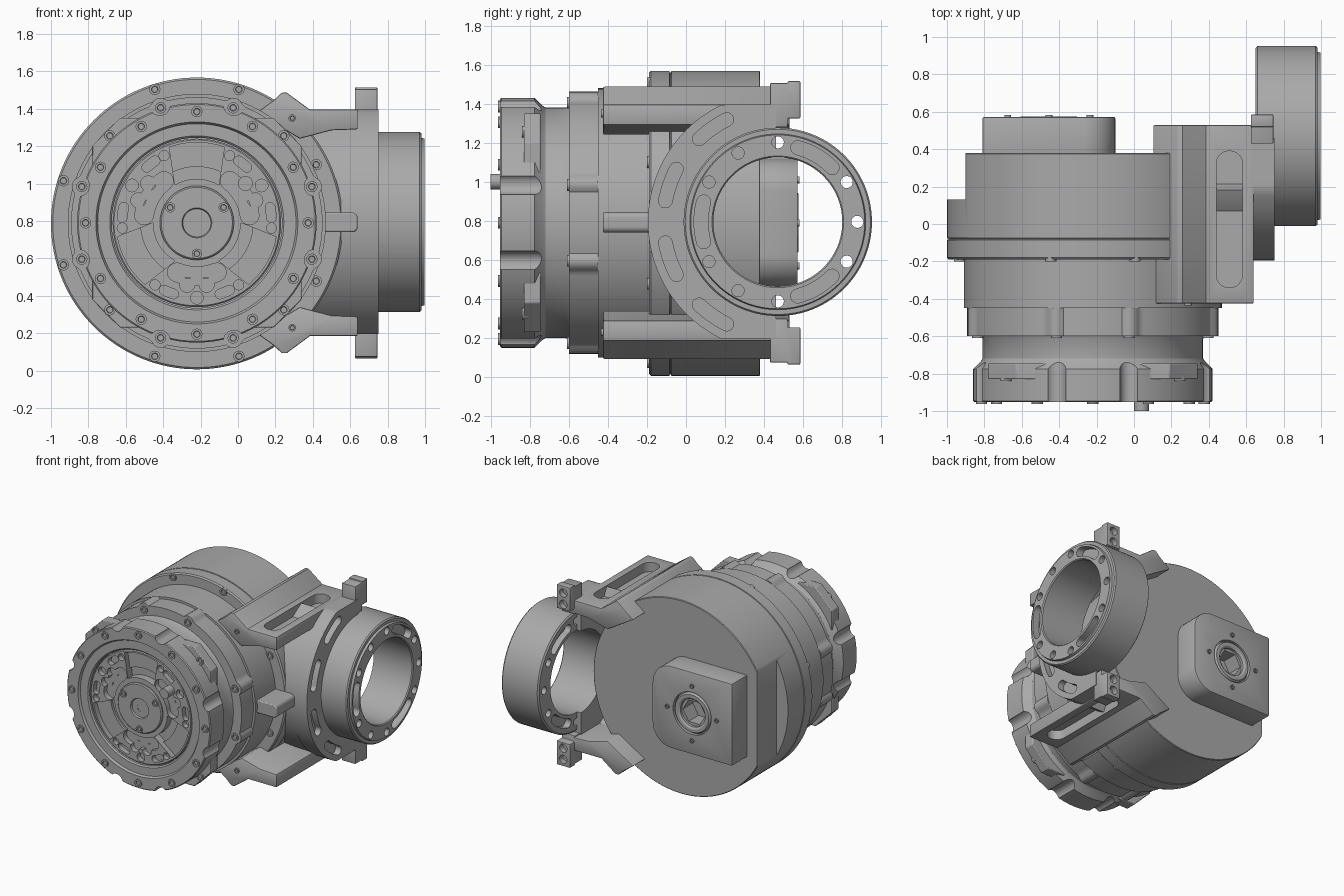
import bpy, bmesh
from math import sin, cos, pi, radians, hypot, sqrt
from mathutils import Vector

if "Cube" in bpy.data.objects:
    bpy.data.objects.remove(bpy.data.objects["Cube"])

metal = bpy.data.materials.new("grey metal")
metal.use_nodes = True
GREY = (0.4, 0.4, 0.4, 1)
metal.diffuse_color = GREY
metal.node_tree.nodes["Principled BSDF"].inputs["Base Color"].default_value = GREY

CX, CZ = -0.22, 0.79          # main motor axis, along y
RY, RZ = 0.47, 0.795          # output ring axis, along x
MAP = {"x": lambda u, v, h: (h, u, v), "y": lambda u, v, h: (u, h, v), "z": lambda u, v, h: (u, v, h)}


def finish(name, bm, bevel=0):
    bmesh.ops.recalc_face_normals(bm, faces=bm.faces)
    mesh = bpy.data.meshes.new(name)
    bm.to_mesh(mesh)
    bm.free()
    mesh.materials.append(metal)
    ob = bpy.data.objects.new(name, mesh)
    bpy.context.collection.objects.link(ob)
    if bevel:
        mod = ob.modifiers.new("soft edge", "BEVEL")
        mod.width, mod.segments, mod.limit_method, mod.angle_limit = bevel, 2, "ANGLE", radians(40)
    return ob


def prism(name, outlines, axis, a, b, bevel=0):
    """Extrude one or more outlines along an axis from a to b."""
    bm = bmesh.new()
    for pts in outlines:
        lo = [bm.verts.new(MAP[axis](u, v, a)) for u, v in pts]
        hi = [bm.verts.new(MAP[axis](u, v, b)) for u, v in pts]
        bm.faces.new(lo)
        bm.faces.new(hi)
        for i in range(len(pts)):
            j = (i + 1) % len(pts)
            bm.faces.new((lo[i], lo[j], hi[j], hi[i]))
    return finish(name, bm, bevel)


def lathe(name, profile, axis, centers, n=96, tube=False):
    """Revolve (radius, height) points round one or more centres."""
    bm = bmesh.new()
    for cu, cv in centers:
        rings = []
        for r, h in profile:
            if r == 0:
                rings.append([bm.verts.new(MAP[axis](cu, cv, h))] * n)
            else:
                rings.append([bm.verts.new(MAP[axis](cu + r * cos(2 * pi * k / n), cv + r * sin(2 * pi * k / n), h))
                              for k in range(n)])
        pairs = list(zip(rings, rings[1:])) + ([(rings[-1], rings[0])] if tube else [])
        for p, q in pairs:
            for k in range(n):
                j = (k + 1) % n
                bm.faces.new(list(dict.fromkeys((p[k], p[j], q[j], q[k]))))
    return finish(name, bm)


def cut(ob, *cutters):
    for c in cutters:
        mod = ob.modifiers.new("cut", "BOOLEAN")
        mod.operation, mod.solver, mod.object = "DIFFERENCE", "EXACT", c
    mesh = bpy.data.meshes.new_from_object(ob.evaluated_get(bpy.context.evaluated_depsgraph_get()))
    ob.modifiers.clear()
    ob.data = mesh
    for c in cutters:
        bpy.data.objects.remove(c)
    return ob


def polar(cu, cv, r, deg):
    return cu + r * cos(radians(deg)), cv + r * sin(radians(deg))


def arc(cu, cv, r, a0, a1, n=24):
    return [polar(cu, cv, r, a0 + (a1 - a0) * i / n) for i in range(n + 1)]


def circle(c, r, n=24):
    return arc(*c, r, 0, 360 - 360 / n, n - 1)


def slot(cu, cv, r, a0, a1, w):
    """Curved slot with round ends."""
    e0, e1 = polar(cu, cv, r, a0), polar(cu, cv, r, a1)
    return (arc(cu, cv, r + w, a0, a1, 14) + arc(*e1, w, a1, a1 + 180, 8)[1:]
            + arc(cu, cv, r - w, a1, a0, 14)[1:] + arc(*e0, w, a0 + 180, a0 + 360, 8)[1:-1])


def box(u0, u1, v0, v1):
    return [(u0, v0), (u1, v0), (u1, v1), (u0, v1)]


def rounded(u0, u1, v0, v1, r):
    return (arc(u1 - r, v1 - r, r, 0, 90, 8) + arc(u0 + r, v1 - r, r, 90, 180, 8)
            + arc(u0 + r, v0 + r, r, 180, 270, 8) + arc(u1 - r, v0 + r, r, 270, 360, 8))


def screws(name, pts, axis, h, s, r=0.03):
    """Socket head screws standing on a face at h, pointing along s."""
    lathe(name, [(0, h - s * .01), (r * .45, h - s * .01), (r * .6, h + s * .01),
                 (r, h + s * .01), (r, h - s * .02), (0, h - s * .02)], axis, pts, 16)


pair_angles = [q + d for q in (0, 90, 180, 270) for d in (-17.5, 17.5)]

# Motor housing: large drum with a groove and a flat on one side
drum = lathe("motor_drum", [(0, -.19), (.77, -.19), (.78, -.18), (.78, -.085), (.773, -.083), (.773, -.077),
                            (.78, -.075), (.78, .375), (.775, .38), (0, .38)], "y", [(CX, CZ - .003)], 128)
cut(drum, prism("flat_cutter", [box(-1.2, -.9, -.2, 1.8)], "y", .13, .6))
screws("drum_screws", [polar(CX, CZ, .748, a) for a in pair_angles[2:]], "y", -.19, -1)
screws("drum_side_screws", [polar(CX, CZ, .71, a) for a in (-26, 26)], "y", -.19, -1)

# Connector box on the back
xa, xb, za, zb = -.81, -.10, .46, 1.12
back_box = prism("rear_box", [[(xa, za)] + arc(xb - .17, za + .17, .17, 270, 360, 10)
                              + arc(xb - .17, zb - .17, .17, 0, 90, 10) + [(xa, zb)]], "y", .3, .572, .008)
HUB = (-.455, CZ)
cut(back_box, prism("bore_cutter", [circle(HUB, .17, 48)], "y", .545, .7))
lathe("rear_bearing", [(.11, .5), (.11, .565), (.125, .575), (.15, .575), (.16, .56), (.16, .5)], "y", [HUB], 48, True)
cut(back_box, prism("hex_cutter", [circle(HUB, .10, 6)], "y", .42, .7))
screws("rear_box_screws", [polar(*HUB, .22, a) for a in (0, 90, 180, 270)], "y", .572, 1, .018)


# Gearbox body: round rear, lobed front flange, neck
def lobed(base, d, w):
    pts = []
    for k in range(240):
        t = k * 1.5
        r = base
        for a in pair_angles:
            g = radians(t - a)
            if cos(g) > 0 and abs(d * sin(g)) < w:
                r = max(r, d * cos(g) + sqrt(w * w - (d * sin(g)) ** 2))
        pts.append(polar(CX, CZ, r, t))
    return pts


prism("gearbox_body", [circle((CX, CZ), .69, 96)], "y", -.45, -.15)
prism("gearbox_flange", [lobed(.672, .645, .053)], "y", -.60, -.45)
screws("flange_screws", [polar(CX, CZ, .645, a) for a in pair_angles], "y", -.60, -1)
lathe("neck", [(0, -.58), (.61, -.58), (.59, -.615), (.59, -.72), (0, -.72)], "y", [(CX, CZ)])

# Front ring with clearance notches and four set-back ears
notches = [circle(polar(CX, CZ, .66, a), .055, 24) for a in pair_angles]
ring = lathe("front_ring", [(.3, -.72), (.59, -.72), (.6, -.735), (.64, -.775), (.64, -.945), (.633, -.952), (.54, -.952),
                            (.53, -.935), (.465, -.935), (.455, -.925), (.455, -.88), (.3, -.88)],
             "y", [(CX, CZ)], 120, True)
cut(ring, prism("notch_cutter", notches, "y", -1.1, -.7))
h, c = .56, .41
for i, (sx, sz) in enumerate(((1, 1), (-1, 1), (-1, -1), (1, -1))):
    ear = [(c, c - .15), (h, .25), (h, c), (c, h), (.25, h), (c - .15, c)]
    prism("ring_ear", [[(CX + sx * u, CZ + sz * v) for u, v in ear]], "y", -.83, -.745, .006)
    screws("ear_screws", [(CX + sx * .465, CZ + sz * .465)], "y", -.83, -1)
screws("front_ring_screws", [polar(CX, CZ, .595, a) for a in range(0, 360, 30)], "y", -.952, -1)

# Output face: rim, three windows and three groups of slots
face = lathe("output_face", [(0, -.75), (.45, -.75), (.45, -.915), (.443, -.922), (0, -.922)], "y", [(CX, CZ)])
windows, slots, holes = [], [], []
for a in (90, 210, 330):
    windows.append(arc(CX, CZ, .43, a - 20, a + 20, 12) + arc(CX, CZ, .235, a + 30, a - 30, 10))
    b = a + 60
    slots.append(slot(CX, CZ, .285, b - 22, b + 22, .05))
    holes += [slot(CX, CZ, .40, b + s * 22 - 4, b + s * 22 + 4, .026) for s in (-1, 1)]
    holes.append(circle(polar(CX, CZ, .40, b), .034, 20))
    holes += [circle(polar(CX, CZ, .40, b + s * 34), .027, 20) for s in (-1, 1)]
    holes += [circle(polar(CX, CZ, .335, b + s * 9), .04, 20) for s in (-1, 1)]
cut(face, prism("window_cutter", windows, "y", -1, -.86), prism("slot_cutter", slots, "y", -1, -.88),
    prism("hole_cutter", holes, "y", -1, -.87))
lathe("output_hub", [(0, -.87), (.03, -.87), (.03, -.925), (.075, -.925), (.08, -.94), (.19, -.94), (.198, -.932),
                     (.198, -.86), (0, -.86)], "y", [(CX, CZ)], 64)
screws("hub_screws", [polar(CX, CZ, .165, a) for a in (30, 150, 270)], "y", -.94, -1, .027)

# Bracket arms above and below, with long pockets, and the end clamps
ARM = [(.10, 1.38), (.19, 1.445), (.235, 1.487), (.26, 1.487), (.385, 1.395), (.64, 1.395), (.64, 1.29), (.50, 1.285), (.33, 1.24)]
for s, label in ((1, "upper"), (-1, "lower")):
    def z(v):
        return CZ + s * (v - CZ)
    arm = prism(label + "_arm", [[(x, z(v)) for x, v in ARM]], "y", -.425, .53, .008)
    cut(arm, prism("pocket_cutter", [rounded(.44, .58, -.34, .39, .068)], "z", z(1.32), z(1.6)))
    screws(label + "_arm_screw", [(.29, z(1.35))], "y", -.425, -1, .02)
    clamp = prism(label + "_clamp", [[(.43, z(1.28)), (.43, z(1.505)), (.52, z(1.505)), (.52, z(1.515)),
                                      (.585, z(1.515)), (.585, z(1.325)), (.52, z(1.325)), (.52, z(1.28))]],
                  "x", .625, .745, .006)
    cut(clamp, prism("clamp_cutter", [circle((.685, z(v)), .033, 20) for v in (1.37, 1.46)], "y", .54, .7))
prism("middle_rib", [rounded(.40, .64, .74, .845, .03)], "y", -.425, -.15, .008)

# Curved side plate and the web joining it to the gearbox
lim = lambda p: (min(p[0], .46), max(.195, min(1.395, p[1])))
outline = [lim(p) for p in arc(RY, RZ, .665, 88, 272, 72)]
outline = [p for i, p in enumerate(outline) if i == 0 or hypot(p[0] - outline[i - 1][0], p[1] - outline[i - 1][1]) > .001]
plate = prism("side_plate", [outline], "x", .615, .75)
cut(plate, prism("plate_bore_cutter", [circle((RY, RZ), .33, 96)], "x", .4, 1.2),
    prism("plate_slot_cutter", [slot(RY, RZ, .585, a - 8.5, a + 8.5, .035) for a in (125, 161, 199, 235)], "x", .70, 1))
prism("web", [arc(RY, RZ, .66, 116, 244, 48) + arc(RY, RZ, .56, 244, 116, 48)], "x", .38, .63)

# Output ring on the side
out = lathe("output_ring", [(.33, .65), (.47, .65), (.482, .66), (.482, .97), (.474, .98), (.45, .98), (.445, .998),
                            (.337, .998), (.33, .99)], "x", [(RY, RZ)], 128, True)
bolts = [circle(polar(RY, RZ, .407, a), .031, 20) for a in (0, 30, 90, 120, 150, 210, 240, 270, 330)]
arcs = [slot(RY, RZ, .393, a - 15, a + 15, .036) for a in (60, 180, 300)]
cut(out, prism("bolt_cutter", bolts, "x", .5, 1.2), prism("arc_front_cutter", arcs, "x", .94, 1.2),
    prism("arc_back_cutter", arcs, "x", .5, .7))

# Smooth round surfaces, keep edges crisp
bpy.ops.object.select_all(action="DESELECT")
for ob in bpy.context.scene.objects:
    if ob.type == "MESH":
        ob.select_set(True)
        bpy.context.view_layer.objects.active = ob
bpy.ops.object.shade_smooth_by_angle(angle=radians(30))
